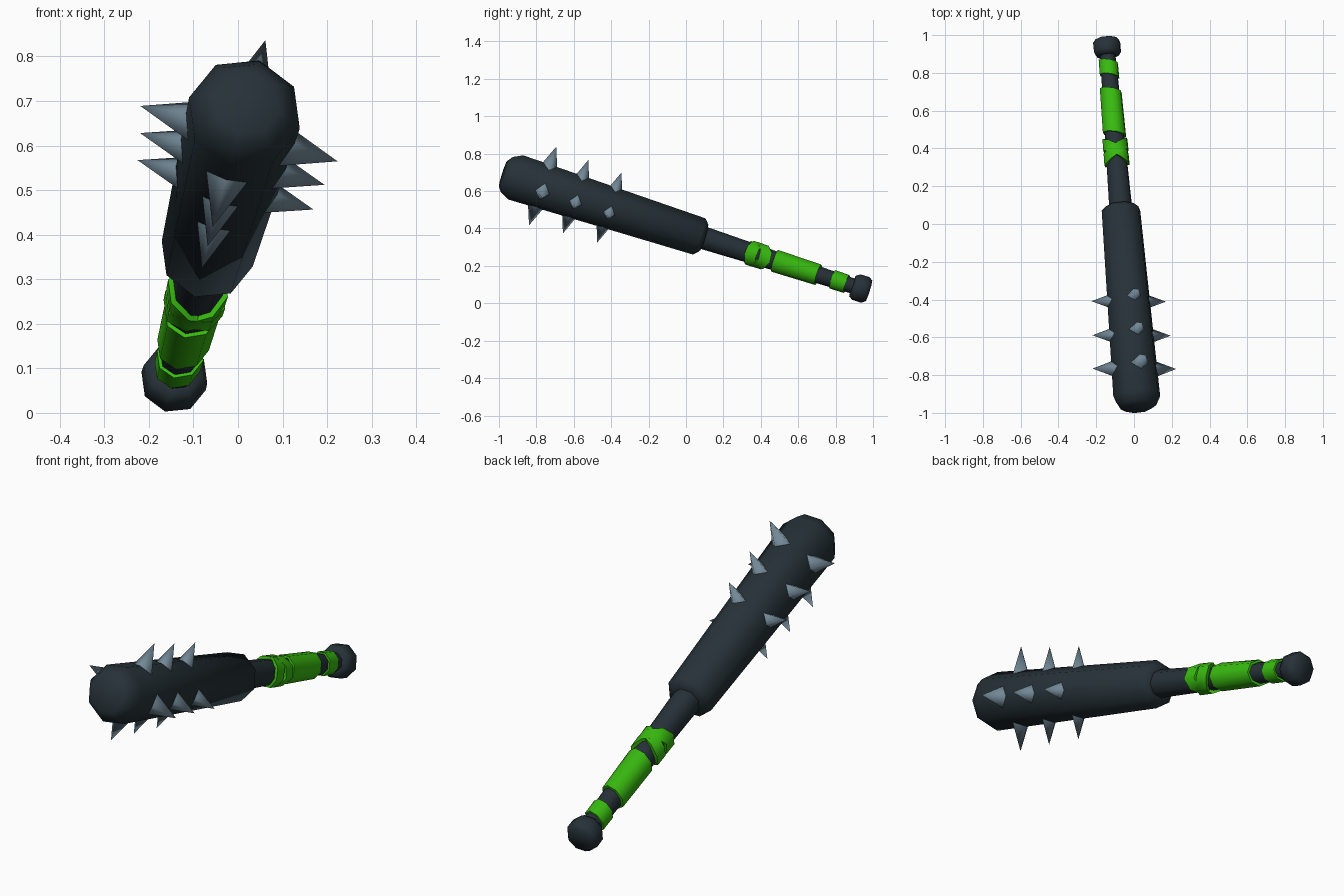
import bpy, bmesh, math
from mathutils import Vector

cube = bpy.data.objects.get("Cube")
if cube:
    bpy.data.objects.remove(cube, do_unlink=True)

# Frame of the tilted bat: AXIS runs from the head to the knob
ORIGIN = Vector((-0.063, 0, 0.38))
AXIS = Vector((-0.085, 1, -0.322)).normalized()
SIDE = (Vector((1, 0, 0)) - AXIS * AXIS.x).normalized()
UP = SIDE.cross(AXIS)
ROLL = math.radians(-15)
SIDES = 8


def place(s, r, a):
    return ORIGIN + AXIS * s + (SIDE * math.cos(a) + UP * math.sin(a)) * r


def material(name, rgb, rough):
    m = bpy.data.materials.new(name)
    m.use_nodes = True
    m.diffuse_color = (*rgb, 1)
    bsdf = m.node_tree.nodes["Principled BSDF"]
    bsdf.inputs["Base Color"].default_value = (*rgb, 1)
    bsdf.inputs["Roughness"].default_value = rough
    return m


charcoal = material("charcoal", (0.019, 0.031, 0.039), 0.7)
green = material("green_tape", (0.04, 0.5, 0.005), 0.7)
steel = material("steel_grey", (0.17, 0.25, 0.31), 0.5)


def finish(name, bm, mat, angle):
    bmesh.ops.recalc_face_normals(bm, faces=bm.faces)
    mesh = bpy.data.meshes.new(name)
    bm.to_mesh(mesh)
    bm.free()
    mesh.materials.append(mat)
    obj = bpy.data.objects.new(name, mesh)
    bpy.context.collection.objects.link(obj)
    bpy.ops.object.select_all(action='DESELECT')
    obj.select_set(True)
    bpy.context.view_layer.objects.active = obj
    bpy.ops.object.shade_smooth_by_angle(angle=math.radians(angle))
    return obj


def lathe(name, profile, mat, slant=0.0, angle=60):
    """Octagonal loft of (distance, radius) rings; slant skews them sideways."""
    bm = bmesh.new()
    rings = []
    for s, r in profile:
        angles = [ROLL + math.tau * i / SIDES for i in range(SIDES)]
        rings.append([bm.verts.new(place(s + slant * math.cos(a), r, a)) for a in angles])
    for lo, hi in zip(rings, rings[1:]):
        for i in range(SIDES):
            j = (i + 1) % SIDES
            bm.faces.new((lo[i], lo[j], hi[j], hi[i]))
    bm.faces.new(rings[0])
    bm.faces.new(rings[-1])
    return finish(name, bm, mat, angle)


# Wooden body
lathe("barrel", [(-1.03, 0.075), (-1.01, 0.103), (-0.96, 0.129),
                 (0.075, 0.106), (0.10, 0.078), (0.105, 0.055)], charcoal)
lathe("handle", [(0.06, 0.064), (0.96, 0.042)], charcoal)
lathe("knob", [(0.937, 0.04), (0.94, 0.061), (0.96, 0.074),
               (1.01, 0.075), (1.03, 0.06)], charcoal)


# Grip tape
def tape(name, start, end, r0, r1, slant):
    lathe(name, [(start, r0 - 0.02), (start, r0), (end, r1), (end, r1 - 0.02)],
          green, slant)


tape("grip_wrap", 0.50, 0.745, 0.063, 0.059, -0.014)
tape("lower_band", 0.825, 0.905, 0.053, 0.052, -0.012)
tape("cross_band_left", 0.368, 0.432, 0.070, 0.069, 0.042)
tape("cross_band_right", 0.369, 0.433, 0.0695, 0.0685, -0.042)

# Three rings of four spikes
for row, (s, tip, half) in enumerate([(-0.808, 0.23, 0.052),
                                      (-0.622, 0.215, 0.045),
                                      (-0.432, 0.205, 0.041)]):
    for k, label in enumerate(("left", "top", "right", "bottom")):
        a = ROLL + k * math.pi / 2
        across = UP * math.cos(a) - SIDE * math.sin(a)
        centre = place(s, 0.095, a)
        bm = bmesh.new()
        apex = bm.verts.new(place(s, tip, a))
        base = [bm.verts.new(centre + off * half)
                for off in (AXIS, across, -AXIS, -across)]
        for i in range(4):
            bm.faces.new((base[i], base[(i + 1) % 4], apex))
        finish(f"spike_{label}_{row + 1}", bm, steel, 120)
